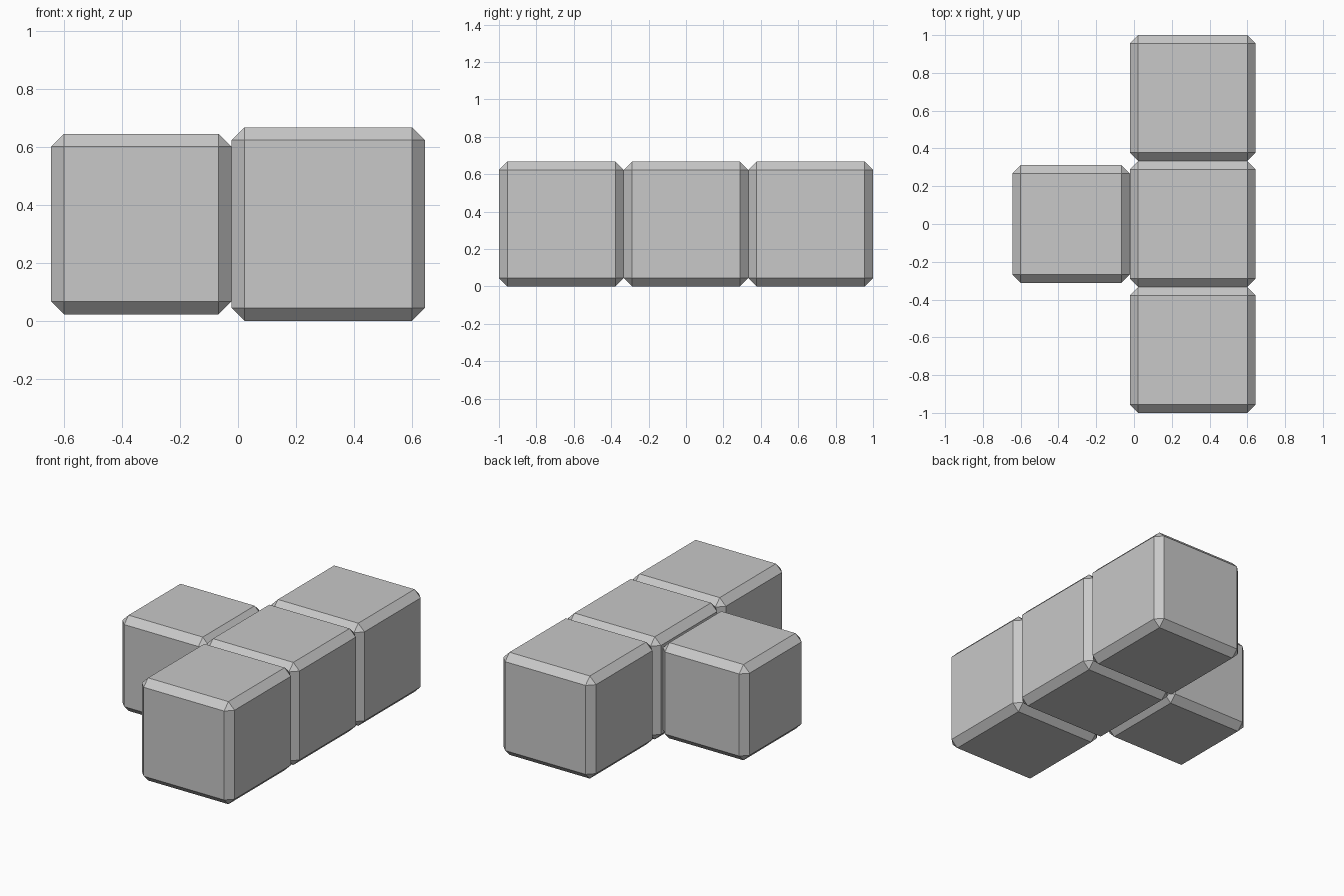
import bpy
import bmesh
from mathutils import Matrix

default_cube = bpy.data.objects.get("Cube")
if default_cube:
    bpy.data.objects.remove(default_cube, do_unlink=True)

BLOCK = 2 / 3           # edge of the row blocks
SIDE = BLOCK * 14 / 15  # edge of the slightly smaller side block
CHAMFER = BLOCK / 15
WIDTH = BLOCK + SIDE

# One plain grey for every block
GREY = (0.58, 0.58, 0.58, 1)
grey = bpy.data.materials.new("plain grey")
grey.use_nodes = True
grey.diffuse_color = GREY
grey.node_tree.nodes["Principled BSDF"].inputs["Base Color"].default_value = GREY


def add_block(name, size, location):
    """Flat-shaded cube with every edge chamfered."""
    bm = bmesh.new()
    bmesh.ops.create_cube(bm, size=size)
    bmesh.ops.bevel(bm, geom=bm.edges[:], offset=CHAMFER, offset_type='OFFSET',
                    segments=1, profile=0.5, affect='EDGES')
    mesh = bpy.data.meshes.new(name)
    bm.to_mesh(mesh)
    bm.free()
    mesh.materials.append(grey)
    block = bpy.data.objects.new(name, mesh)
    block.matrix_world = Matrix.Translation(location)
    bpy.context.collection.objects.link(block)


# Row of three blocks from front to back
row_x = (WIDTH - BLOCK) / 2
for step, name in enumerate(("front_block", "middle_block", "back_block"), -1):
    add_block(name, BLOCK, (row_x, step * BLOCK, BLOCK / 2))

# Single block beside the middle one
add_block("side_block", SIDE, ((SIDE - WIDTH) / 2, 0, BLOCK / 2))
